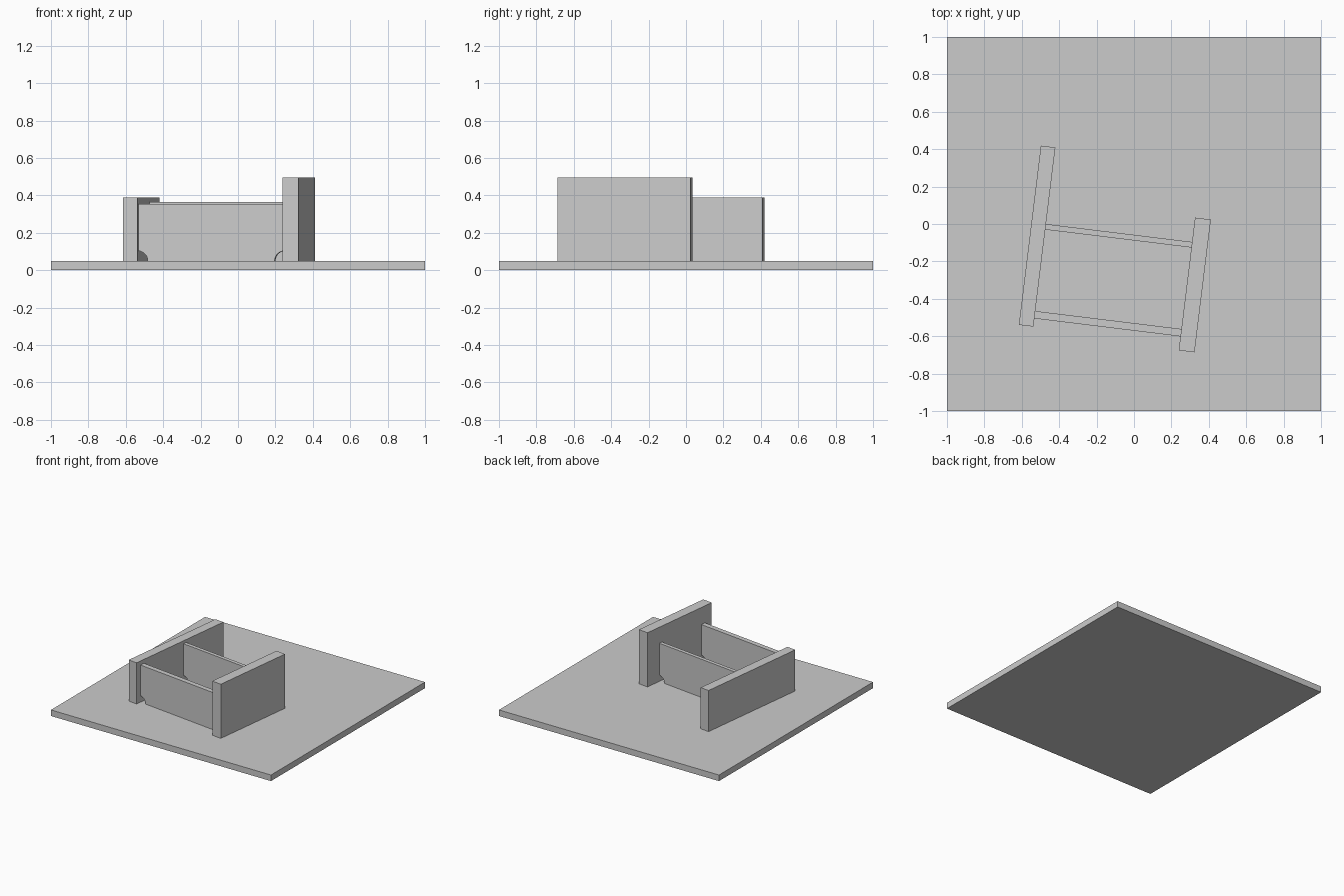
import bpy, bmesh
from math import radians, pi, sin, cos
from mathutils import Matrix

cube = bpy.data.objects.get("Cube")
if cube:
    bpy.data.objects.remove(cube, do_unlink=True)

TURN = radians(-7)
FLOOR = 0.05

grey = bpy.data.materials.new("plain grey")
grey.use_nodes = True
colour = (0.6, 0.6, 0.6, 1)
grey.diffuse_color = colour
grey.node_tree.nodes["Principled BSDF"].inputs["Base Color"].default_value = colour


def extrude_profile(name, points, depth, x, y, z, turn):
    """Extrude an x-z outline along y, centred on the given spot."""
    bm = bmesh.new()
    face = bm.faces.new([bm.verts.new((px, -depth / 2, pz)) for px, pz in points])
    new = bmesh.ops.extrude_face_region(bm, geom=[face])["geom"]
    bmesh.ops.translate(bm, vec=(0, depth, 0),
                        verts=[v for v in new if isinstance(v, bmesh.types.BMVert)])
    bmesh.ops.recalc_face_normals(bm, faces=bm.faces)
    mesh = bpy.data.meshes.new(name)
    bm.to_mesh(mesh)
    bm.free()
    mesh.materials.append(grey)
    obj = bpy.data.objects.new(name, mesh)
    obj.matrix_world = Matrix.Translation((x, y, z)) @ Matrix.Rotation(turn, 4, "Z")
    bpy.context.collection.objects.link(obj)
    return obj


def box(name, width, depth, height, x, y, z, turn=0):
    w = width / 2
    outline = [(-w, 0), (w, 0), (w, height), (-w, height)]
    return extrude_profile(name, outline, depth, x, y, z, turn)


def notched_panel(name, width, depth, height, x, y, radius=0.053, steps=12):
    """Upright panel with a quarter-round cut in both lower corners."""
    w = width / 2
    arc = [(radius * cos(i * pi / 2 / steps), radius * sin(i * pi / 2 / steps))
           for i in range(steps + 1)]
    left = [(-w + ax, az) for ax, az in reversed(arc)]
    right = [(w - ax, az) for ax, az in arc]
    outline = left + right + [(w, height), (-w, height)]
    return extrude_profile(name, outline, depth, x, y, FLOOR, TURN)


# Ground slab
box("base_slab", 2, 2, FLOOR, 0, 0, 0)

# Long low wall and short tall wall
box("right_wall", 0.078, 0.965, 0.338, -0.518, -0.065, FLOOR, TURN)
box("left_wall", 0.085, 0.715, 0.445, 0.325, -0.326, FLOOR, TURN)

# Cross panels between the walls
notched_panel("front_panel", 0.79, 0.04, 0.305, -0.141, -0.533)
notched_panel("back_panel", 0.79, 0.03, 0.314, -0.082, -0.063)
